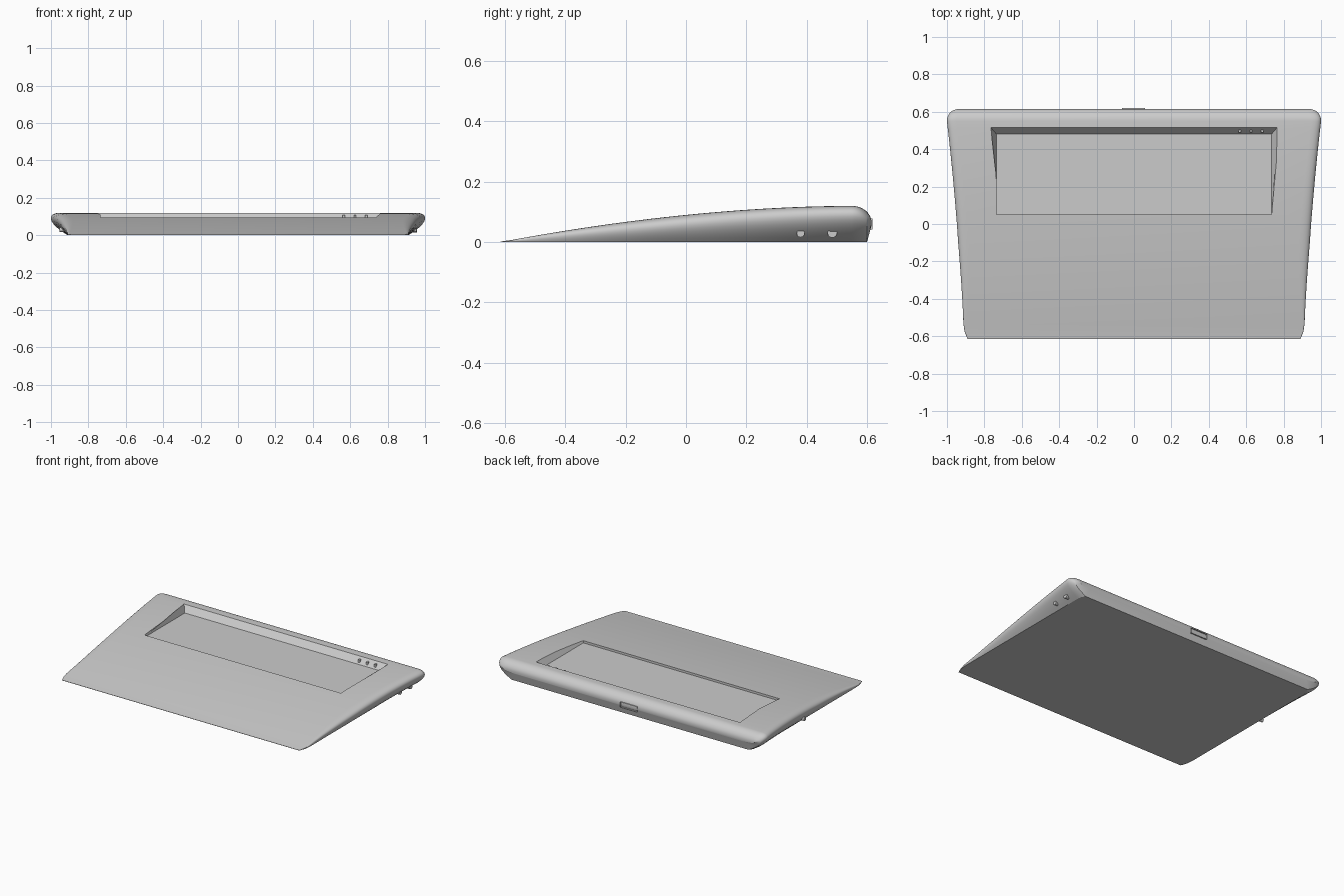
import bpy, bmesh, math
from mathutils import Vector

cube = bpy.data.objects.get("Cube")
if cube:
    bpy.data.objects.remove(cube, do_unlink=True)

grey = bpy.data.materials.new("light_grey")
grey.use_nodes = True
grey.diffuse_color = (0.6, 0.6, 0.6, 1)
grey.node_tree.nodes["Principled BSDF"].inputs["Base Color"].default_value = (0.6, 0.6, 0.6, 1)


def make(name, bm):
    bmesh.ops.recalc_face_normals(bm, faces=bm.faces)
    mesh = bpy.data.meshes.new(name)
    bm.to_mesh(mesh)
    bm.free()
    mesh.materials.append(grey)
    obj = bpy.data.objects.new(name, mesh)
    bpy.context.collection.objects.link(obj)
    return obj


def loft(name, rings):
    """Skin closed rings of equal length and cap both ends."""
    bm = bmesh.new()
    loops = [[bm.verts.new(p) for p in ring] for ring in rings]
    for a, b in zip(loops, loops[1:]):
        for i in range(len(a)):
            j = (i + 1) % len(a)
            bm.faces.new((a[i], a[j], b[j], b[i]))
    bm.faces.new(loops[0])
    bm.faces.new(loops[-1])
    return make(name, bm)


def box(name, lo, hi):
    return loft(name, [[(lo[0], lo[1], z), (hi[0], lo[1], z), (hi[0], hi[1], z), (lo[0], hi[1], z)]
                       for z in (lo[2], hi[2])])


def activate(obj):
    bpy.ops.object.select_all(action='DESELECT')
    obj.select_set(True)
    bpy.context.view_layer.objects.active = obj


FRONT, CREST, BACK = -0.615, 0.55, 0.615


def section(y):
    """Cross-section of the wedge: flat base, flared side, rounded top edge."""
    t = min(1, (y - FRONT) / (CREST - FRONT))
    top = max(0.002, 0.12 * (1 - (1 - t) ** 1.85))
    width = 0.91 + 0.09 * max(0, (y + 0.5) / 1.05) ** 1.5
    base, low = 0.91, 0.0
    if y > CREST:                                   # rounded back
        round_off = math.sqrt(max(0, 1 - ((y - CREST) / (BACK - CREST)) ** 2))
        top = 0.065 + 0.055 * round_off
        width = 1 - 0.06 * (1 - round_off)
        base -= 0.06 * (1 - round_off)
        low = 0.055 * max(0, (y - 0.6) / 0.015)
    if y < -0.5:                                    # small front corner radius
        inset = 0.02 * ((-0.5 - y) / 0.115) ** 3
        width, base = width - inset, base - inset
    tall = top - low
    k = min(1, tall / 0.08)
    curve = [Vector((base, y, low)), Vector((width + 0.023 * k, y, low + 0.55 * tall)),
             Vector((width + 0.023 * k, y, top)), Vector((width - 0.05 * k, y, top))]
    half = []
    for i in range(13):
        s = i / 12
        half.append(sum((c * math.comb(3, n) * s ** n * (1 - s) ** (3 - n)
                         for n, c in enumerate(curve)), Vector((0, 0, 0))))
    return half + [Vector((-p.x, p.y, p.z)) for p in reversed(half)]


# Wedge body
stations = [FRONT + (CREST - FRONT) * i / 30 for i in range(30)]
stations += [CREST + (BACK - CREST) * math.sin(math.pi / 2 * i / 12) for i in range(13)]
body = loft("wedge_body", [section(y) for y in sorted(stations + [0.6])])

# Sunken tray with flared side and back walls
FLOOR, LIP = 0.08, 0.12


def tray_ring(z):
    f = (z - FLOOR) / (LIP - FLOOR)
    fx, bx, by = 0.735 + 0.002 * f, 0.735 + 0.03 * f, 0.48 + 0.035 * f
    return [(-fx, 0.05, z), (fx, 0.05, z), (bx, by, z), (-bx, by, z)]


cutter = loft("tray_cutter", [tray_ring(FLOOR), tray_ring(0.14)])
cutter.hide_render = True
cut = body.modifiers.new("tray", 'BOOLEAN')
cut.operation = 'DIFFERENCE'
cut.solver = 'EXACT'
cut.object = cutter
activate(body)
bpy.ops.object.modifier_apply(modifier=cut.name)
bpy.data.objects.remove(cutter, do_unlink=True)
bpy.ops.object.shade_smooth_by_angle(angle=math.radians(25))

# Little pegs along the back wall of the tray
for i in range(3):
    x = 0.56 + 0.06 * i
    box(f"tray_peg_{i + 1}", (x, 0.488, 0.075), (x + 0.012, 0.503, 0.108))

# Back socket: a shallow frame with a recessed face
socket = box("back_socket", (-0.065, 0.59, 0.042), (0.06, 0.619, 0.078))
bm = bmesh.new()
bm.from_mesh(socket.data)
bm.faces.ensure_lookup_table()
rear = max(bm.faces, key=lambda f: f.calc_center_median().y)
bmesh.ops.inset_region(bm, faces=[rear], thickness=0.006)
bmesh.ops.translate(bm, verts=rear.verts, vec=(0, -0.012, 0))
bm.to_mesh(socket.data)
bm.free()


# Round side jacks
def jack(name, x0, x1, y, z, radius):
    ring = [(radius * math.cos(a), radius * math.sin(a))
            for a in (math.tau * i / 24 for i in range(24))]
    obj = loft(name, [[(x, y + c, z + s) for c, s in ring] for x in (x0, x1)])
    activate(obj)
    bpy.ops.object.shade_smooth_by_angle(angle=math.radians(30))


jack("left_small_jack", 0.9, 0.954, 0.38, 0.029, 0.013)
jack("left_large_jack", 0.9, 0.958, 0.485, 0.031, 0.016)
jack("right_button", -0.955, -0.9, 0.09, 0.03, 0.012)
